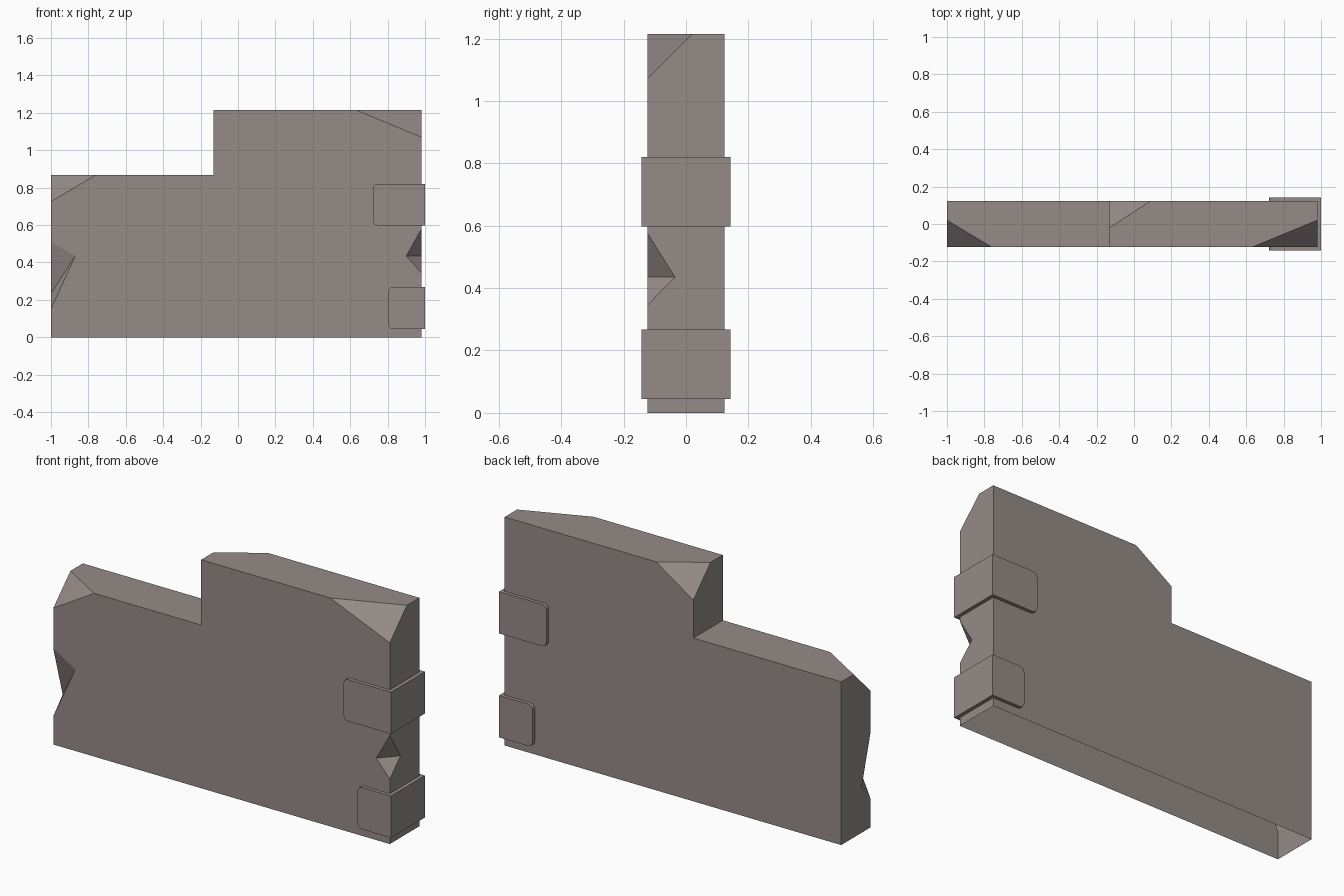
import bpy, bmesh, math

if "Cube" in bpy.data.objects:
    bpy.data.objects.remove(bpy.data.objects["Cube"])

stone = bpy.data.materials.new("warm grey stone")
stone.diffuse_color = (0.30, 0.258, 0.245, 1)
stone.use_nodes = True
stone.node_tree.nodes["Principled BSDF"].inputs["Base Color"].default_value = stone.diffuse_color

D = 0.124          # half thickness of the wall
R = 0.98           # right end of the wall
BD = 0.143         # half thickness of the bands


def make(name, bm):
    """Turn a bmesh into an object with outward normals (first face looks to -y)."""
    bm.faces.ensure_lookup_table()
    bmesh.ops.recalc_face_normals(bm, faces=bm.faces[:])
    bm.normal_update()
    if bm.faces[0].normal.y > 0:
        bmesh.ops.reverse_faces(bm, faces=bm.faces[:])
    me = bpy.data.meshes.new(name)
    bm.to_mesh(me)
    bm.free()
    me.materials.append(stone)
    ob = bpy.data.objects.new(name, me)
    bpy.context.collection.objects.link(ob)
    return ob


# Stepped wall slab, open underneath, with chipped corners and edge notches
def wall():
    bm = bmesh.new()
    pts = {}

    def add(y=None, **named):
        for n, p in named.items():
            co = p if y is None else (p[0], y, p[1])
            pts[n] = bm.verts.new(co)

    # front outline, clockwise from the lower left corner
    front = dict(bl=(-1, 0), n1b=(-1, .15), n1m=(-.87, .435), n1t=(-1, .51),
                 c1z=(-1, .725), c1x=(-.76, .868), s=(-.13, .868), u=(-.13, 1.215),
                 c2x=(.63, 1.215), c2z=(R, 1.07), n2t=(R, .577), n2m=(.9, .435),
                 n2b=(R, .345), br=(R, 0))
    # back outline
    back = dict(BL=(-1, 0), TL=(-1, .868), S=(-.13, .868), c3z=(-.13, 1.07),
                c3x=(.09, 1.215), TR=(R, 1.215), BR=(R, 0))
    add(-D, **front)
    add(D, **back)
    # points part way through the thickness
    add(c1y=(-1, .02, .868), c2y=(R, .02, 1.215), c3y=(-.13, -.02, 1.215),
        n1y=(-1, -.045, .235), n2y=(R, -.035, .435))

    loops = [" ".join(front), " ".join(back),
             "bl n1b n1y n1t c1z c1y TL BL",       # left end
             "c1x s S TL c1y",                     # lower top
             "s u c3y c3z S",                      # riser
             "u c2x c2y TR c3x c3y",               # upper top
             "br n2b n2y n2t c2z c2y TR BR",       # right end
             "c1x c1y c1z", "c2x c2y c2z", "c3x c3y c3z",   # chips
             "n1t n1m n1y", "n1b n1m n1y",         # left notch
             "n2t n2m n2y", "n2b n2m n2y"]         # right notch
    for lp in loops:
        bm.faces.new([pts[n] for n in lp.split()])
    return make("wall", bm)


# Band wrapped round the right end, rounded at its inner corners
def band(name, x0, z0, z1, r=0.025, steps=4):
    bm = bmesh.new()
    prof = [(1, z0)]
    for cz, a0 in ((z0 + r, 270), (z1 - r, 180)):
        for i in range(steps + 1):
            a = math.radians(a0 - 90 * i / steps)
            prof.append((x0 + r + r * math.cos(a), cz + r * math.sin(a)))
    prof.append((1, z1))
    outer = {}
    inner = {}
    for s in (-1, 1):
        outer[s] = [bm.verts.new((x, s * BD, z)) for x, z in prof]
        # rim ends at the wall surface
        inner[s] = [bm.verts.new((min(x, R), s * D, z)) for x, z in prof]
        bm.faces.new(outer[s])
        for i in range(len(prof) - 1):
            bm.faces.new((outer[s][i], outer[s][i + 1], inner[s][i + 1], inner[s][i]))
    # end plate and its top and bottom rims
    bm.faces.new((outer[-1][0], outer[1][0], outer[1][-1], outer[-1][-1]))
    for i in (0, -1):
        bm.faces.new((outer[-1][i], inner[-1][i], inner[1][i], outer[1][i]))
    return make(name, bm)


wall()
band("upper_band", 0.722, 0.598, 0.82)
band("lower_band", 0.803, 0.045, 0.268)
